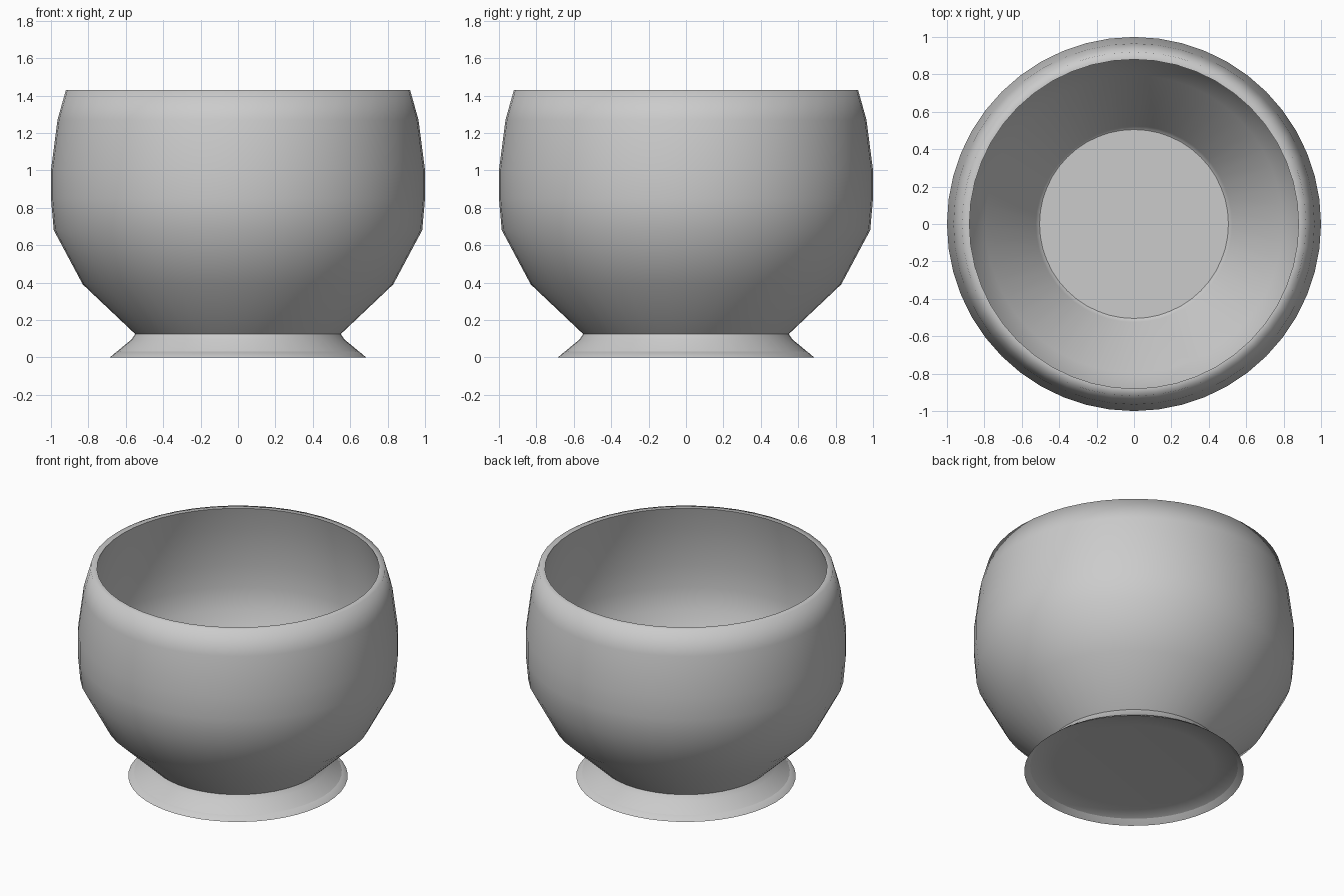
import bpy
import bmesh
import math

SEGMENTS = 48

cube = bpy.data.objects.get("Cube")
if cube:
    bpy.data.objects.remove(cube, do_unlink=True)

clay = bpy.data.materials.new("plain grey")
clay.use_nodes = True
clay.diffuse_color = (0.6, 0.6, 0.6, 1)
clay.node_tree.nodes["Principled BSDF"].inputs["Base Color"].default_value = (0.6, 0.6, 0.6, 1)


def lathe(name, profile, smooth_angle):
    """Spin an (r, z) profile round the z axis into a smooth object."""
    bm = bmesh.new()
    verts = [bm.verts.new((r, 0, z)) for r, z in profile]
    edges = [bm.edges.new(pair) for pair in zip(verts, verts[1:])]
    bmesh.ops.spin(bm, geom=verts + edges, cent=(0, 0, 0), axis=(0, 0, 1),
                   angle=math.tau, steps=SEGMENTS, use_duplicate=False)
    bmesh.ops.remove_doubles(bm, verts=bm.verts, dist=0.0005)
    bmesh.ops.recalc_face_normals(bm, faces=bm.faces)
    mesh = bpy.data.meshes.new(name)
    bm.to_mesh(mesh)
    bm.free()
    mesh.materials.append(clay)
    obj = bpy.data.objects.new(name, mesh)
    bpy.context.collection.objects.link(obj)
    bpy.ops.object.select_all(action="DESELECT")
    obj.select_set(True)
    bpy.context.view_layer.objects.active = obj
    bpy.ops.object.shade_smooth_by_angle(angle=math.radians(smooth_angle))
    return obj


# Bowl: recessed underside, flared foot, neck, round body, rim, inner wall
underside = [(0, 0.04), (0.5, 0.04), (0.65, 0.03)]
outside = [(0.685, 0), (0.57, 0.095), (0.55, 0.125), (0.83, 0.39),
           (0.985, 0.68), (1, 0.85), (1, 1), (0.965, 1.27), (0.92, 1.43)]
inside = [(0.88, 1.43), (0.925, 1.26), (0.96, 1), (0.96, 0.85),
          (0.945, 0.7), (0.795, 0.42), (0.525, 0.16), (0.505, 0.11), (0, 0.1)]
lathe("bowl", underside + outside + inside, 80)

# Floor: flat plate inside the bowl with a crisp edge
lathe("bowl_floor", [(0, 0.105), (0.505, 0.105), (0.505, 0.112), (0, 0.112)], 30)
